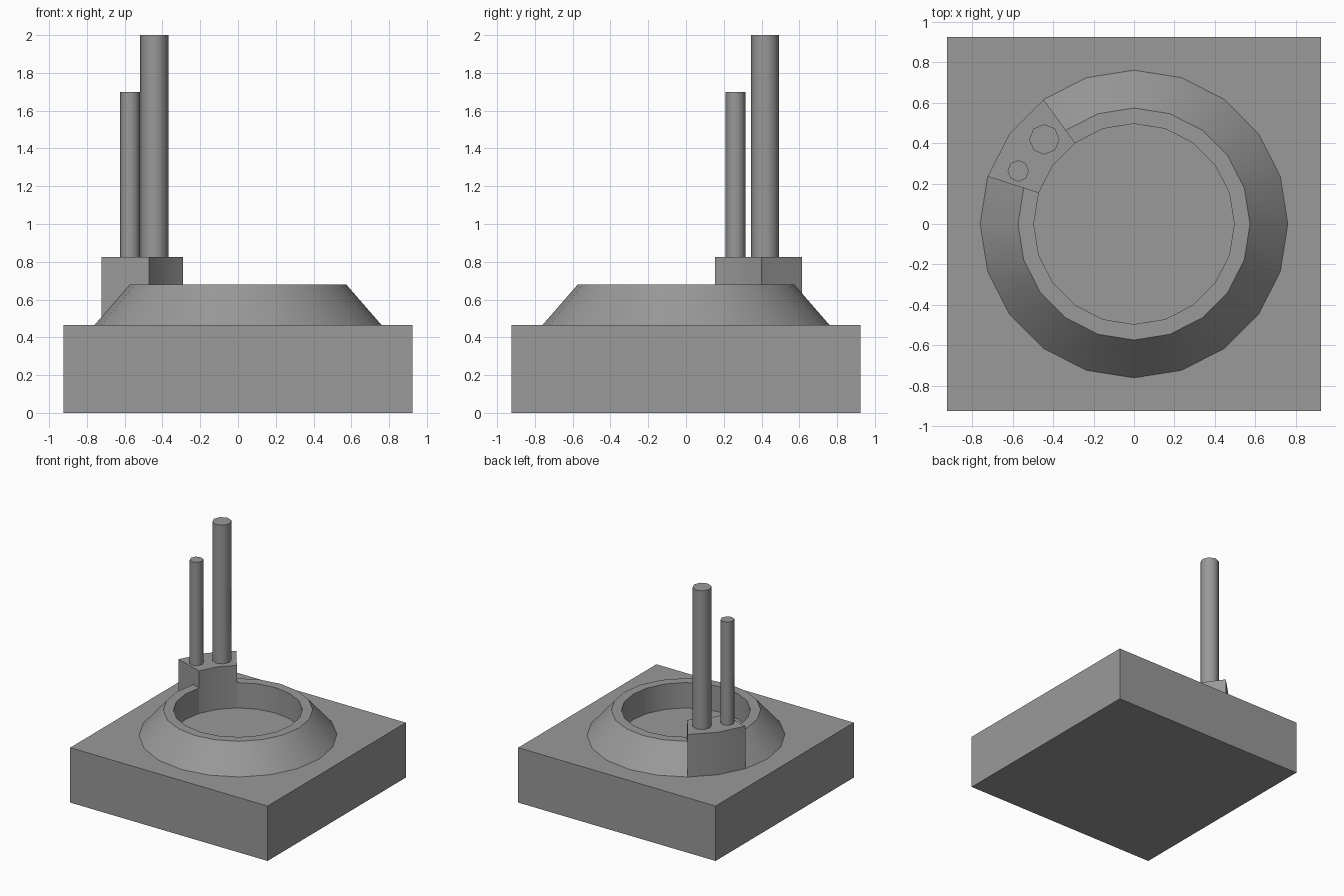
import bpy
import bmesh
from math import cos, sin, radians

if "Cube" in bpy.data.objects:
    bpy.data.objects.remove(bpy.data.objects["Cube"])

BASE_TOP = 0.465
BLOCK_TOP = 0.825

# Dark grey shared by every part
grey = bpy.data.materials.new("dark_grey")
grey.diffuse_color = (0.32, 0.32, 0.32, 1)
grey.use_nodes = True
grey.node_tree.nodes["Principled BSDF"].inputs["Base Color"].default_value = grey.diffuse_color


def finish(obj, name, angle):
    """Name, colour and smooth a part, keeping edges above the angle sharp."""
    obj.name = name
    obj.data.materials.append(grey)
    bpy.ops.object.select_all(action='DESELECT')
    obj.select_set(True)
    bpy.context.view_layer.objects.active = obj
    bpy.ops.object.shade_smooth_by_angle(angle=radians(angle))


def sweep(name, profile, start, steps):
    """Turn a closed (radius, z) profile round z in 18 degree steps and cap both ends."""
    bm = bmesh.new()
    rows = []
    for i in range(steps + 1):
        a = radians(start + 18 * i)
        rows.append([bm.verts.new((r * cos(a), r * sin(a), z)) for r, z in profile])
    n = len(profile)
    for a, b in zip(rows, rows[1:]):
        for j in range(n):
            k = (j + 1) % n
            bm.faces.new((a[j], b[j], b[k], a[k]))
    bm.faces.new(rows[0])
    bm.faces.new(rows[-1][::-1])
    bmesh.ops.recalc_face_normals(bm, faces=bm.faces)
    mesh = bpy.data.meshes.new(name)
    bm.to_mesh(mesh)
    bm.free()
    obj = bpy.data.objects.new(name, mesh)
    bpy.context.collection.objects.link(obj)
    finish(obj, name, 30)


def stack(name, x, y, radius, top):
    bpy.ops.mesh.primitive_cylinder_add(
        vertices=8, radius=radius, depth=top - BLOCK_TOP,
        location=(x, y, (top + BLOCK_TOP) / 2))
    finish(bpy.context.object, name, 50)


# Square base slab
bpy.ops.mesh.primitive_cube_add(size=1, location=(0, 0, BASE_TOP / 2))
base = bpy.context.object
base.scale = (1.85, 1.85, BASE_TOP)
finish(base, "base", 30)

# Sloped rim, interrupted by the block
sweep("rim", [(0.495, BASE_TOP), (0.76, BASE_TOP), (0.573, 0.68), (0.495, 0.68)], 162, 18)

# Raised block filling the gap in the rim
sweep("stack_block", [(0.495, BASE_TOP), (0.76, BASE_TOP),
                      (0.76, BLOCK_TOP), (0.495, BLOCK_TOP)], 126, 2)

# Two tall stacks
stack("tall_stack", -0.443, 0.418, 0.075, 2.0)
stack("short_stack", -0.572, 0.262, 0.053, 1.7)
